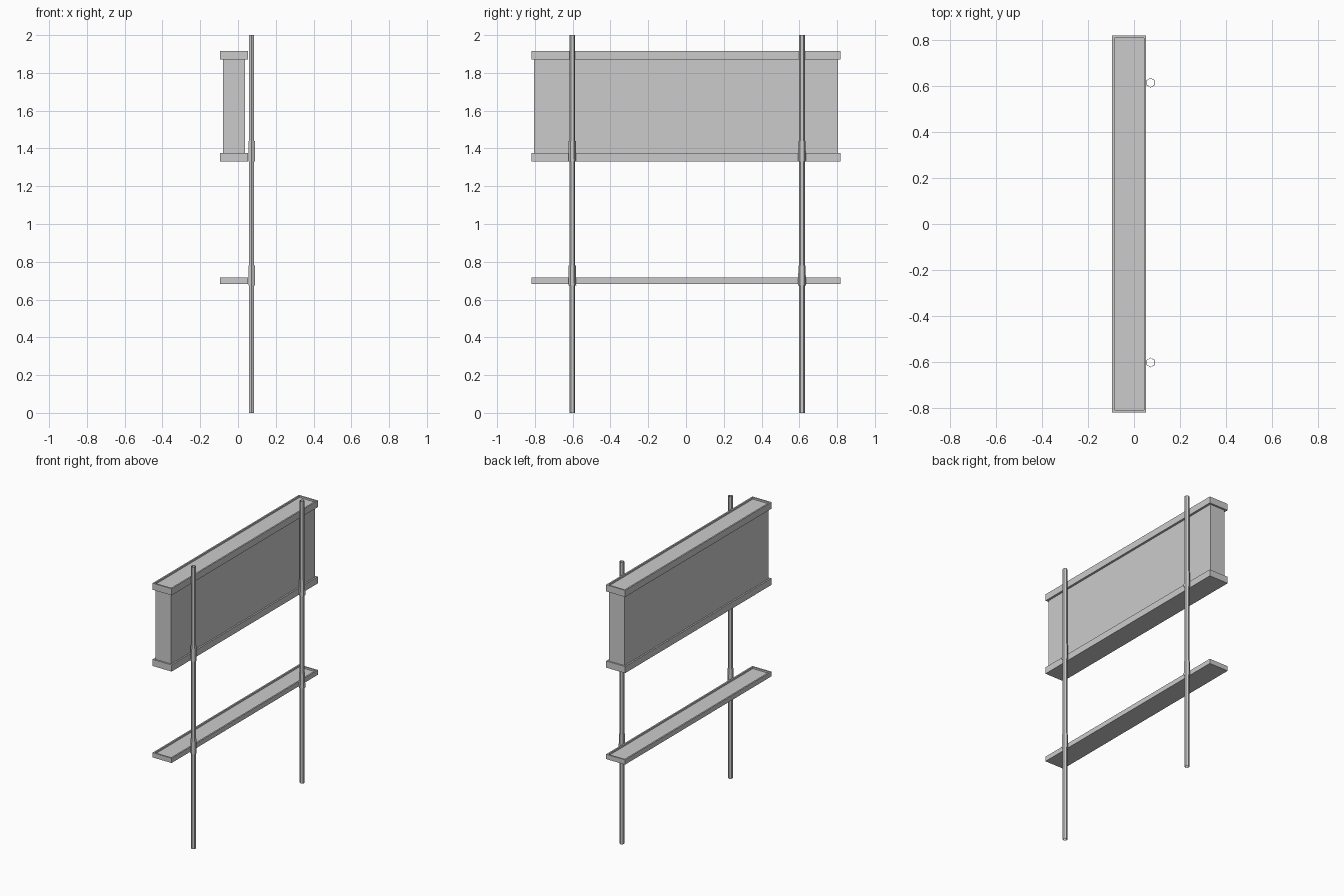
import bpy, bmesh, math

if "Cube" in bpy.data.objects:
    bpy.data.objects.remove(bpy.data.objects["Cube"])

XC = -0.0215                      # centre line of panel and trays
POLE_X = 0.0725
POLE_YS = (-0.602, 0.614)


def finish(bm, name):
    bmesh.ops.recalc_face_normals(bm, faces=bm.faces)
    me = bpy.data.meshes.new(name)
    bm.to_mesh(me)
    bm.free()
    ob = bpy.data.objects.new(name, me)
    bpy.context.scene.collection.objects.link(ob)
    return ob


def box_bm(hx, hy, z0, z1):
    bm = bmesh.new()
    bmesh.ops.create_cube(bm, size=1)
    for v in bm.verts:
        v.co = (XC + v.co.x * 2 * hx, v.co.y * 2 * hy, z0 if v.co.z < 0 else z1)
    return bm


def tray(name, z0, z1, rim=0.015, depth=0.012):
    # slab whose top is inset and sunk to leave a raised rim
    bm = box_bm(0.0745, 0.819, z0, z1)
    bm.normal_update()
    top = max(bm.faces, key=lambda f: f.calc_center_median().z)
    bmesh.ops.inset_region(bm, faces=[top], thickness=rim)
    floor = bmesh.ops.extrude_discrete_faces(bm, faces=[top])["faces"][0]
    for v in floor.verts:
        v.co.z -= depth
    return finish(bm, name)


def hex_tube(name, y, z0, z1, r0, r1):
    # open six-sided tube with corners pointing along y
    bm = bmesh.new()
    rings = []
    for z, r in ((z0, r0), (z1, r1)):
        rings.append([bm.verts.new((POLE_X + r * math.sin(i * math.pi / 3),
                                    y + r * math.cos(i * math.pi / 3), z))
                      for i in range(6)])
    for i in range(6):
        j = (i + 1) % 6
        bm.faces.new((rings[0][i], rings[0][j], rings[1][j], rings[1][i]))
    return finish(bm, name)


# Display panel between its two rimmed trays
finish(box_bm(0.059, 0.806, 1.365, 1.872), "panel")
tray("top_tray", 1.87, 1.917)
tray("bottom_tray", 1.33, 1.377)

# Lower shelf
tray("shelf", 0.682, 0.716)

# Poles with a clamp sleeve at the panel and at the shelf
for side, y in zip(("left", "right"), POLE_YS):
    hex_tube(f"pole_{side}", y, 0.0, 2.0, 0.0155, 0.0155)
    hex_tube(f"panel_sleeve_{side}", y, 1.33, 1.44, 0.021, 0.019)
    hex_tube(f"shelf_sleeve_{side}", y, 0.675, 0.779, 0.021, 0.019)
